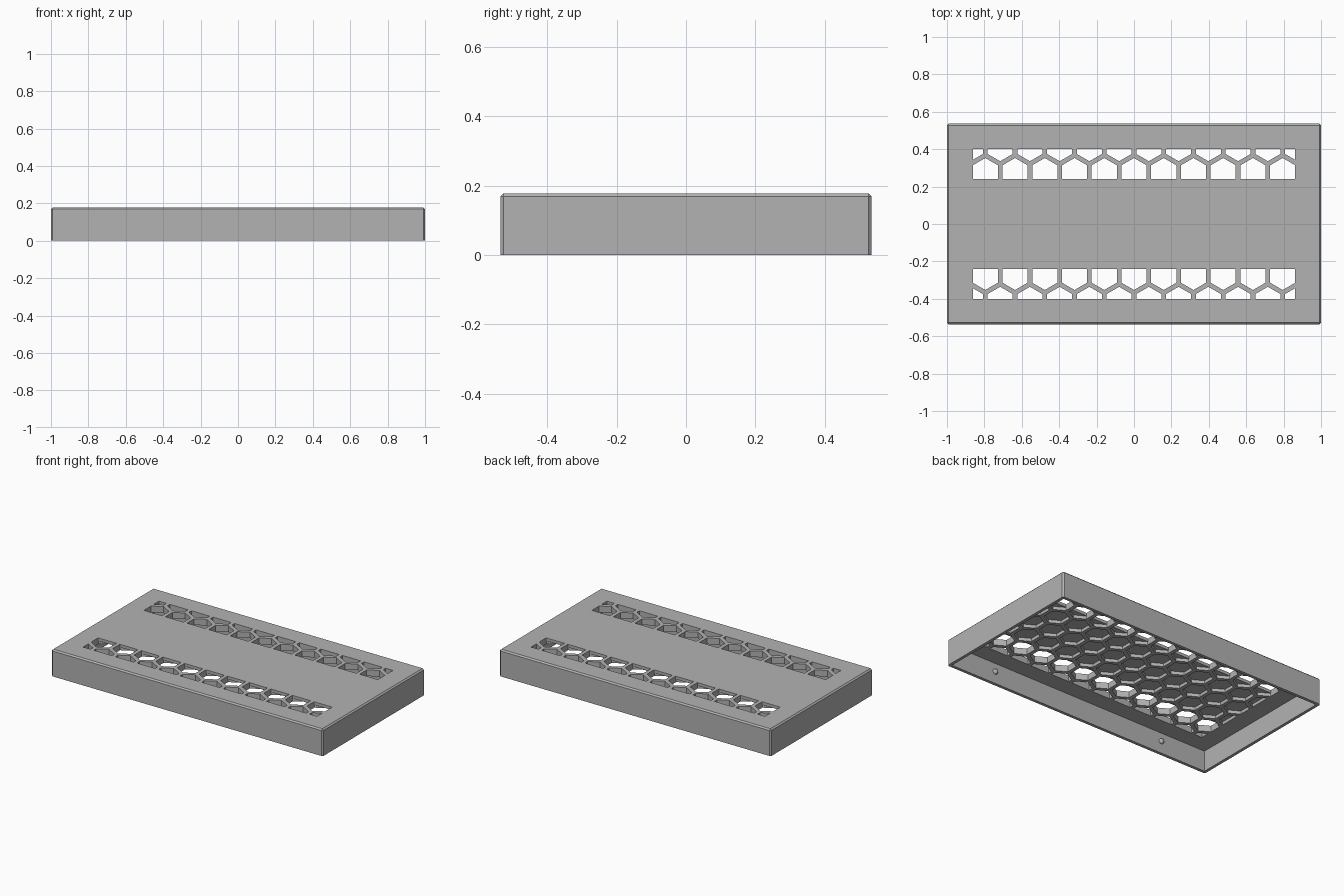
import bpy, bmesh, math
from mathutils import Vector, Matrix

if "Cube" in bpy.data.objects:
    bpy.data.objects.remove(bpy.data.objects["Cube"])

# Overall sizes
HALF_X, HALF_Y, HEIGHT = 1.0, 0.536, 0.178
WALL, CEILING, POCKET_TOP = 0.02, 0.137, 0.158
FIELD_X, FIELD_Y, SLOT_Y = 0.862, 0.4, 0.24
PITCH, HEX_RADIUS = 0.159, 0.0773

grey = bpy.data.materials.new("light grey plastic")
grey.use_nodes = True
grey.diffuse_color = (0.45, 0.45, 0.45, 1)
grey.node_tree.nodes["Principled BSDF"].inputs["Base Color"].default_value = (0.45, 0.45, 0.45, 1)


def add_object(name, bm):
    bmesh.ops.recalc_face_normals(bm, faces=bm.faces)
    mesh = bpy.data.meshes.new(name)
    bm.to_mesh(mesh)
    bm.free()
    mesh.materials.append(grey)
    obj = bpy.data.objects.new(name, mesh)
    bpy.context.collection.objects.link(obj)
    return obj


def box(half_x, half_y, low, high):
    bm = bmesh.new()
    bmesh.ops.create_cube(bm, size=1)
    for v in bm.verts:
        v.co = Vector((v.co.x * 2 * half_x, v.co.y * 2 * half_y, low if v.co.z < 0 else high))
    return bm


def clip(points, axis, limit, sign):
    """Keep the part of a polygon where sign * coordinate <= sign * limit."""
    kept = []
    for a, b in zip(points, points[1:] + points[:1]):
        da, db = sign * (a[axis] - limit), sign * (b[axis] - limit)
        if da <= 0:
            kept.append(a)
        if da * db < 0:
            kept.append(a.lerp(b, da / (da - db)))
    return kept


def honeycomb(name, y_min, y_max, low, high):
    """Hexagonal prisms trimmed to a rectangular field."""
    bm = bmesh.new()
    for row in range(-3, 4):
        for col in range(-6, 7):
            centre = Vector(((col + 0.5 * (row % 2)) * PITCH, row * PITCH * math.sqrt(0.75)))
            points = [centre + HEX_RADIUS * Vector((math.sin(k * math.pi / 3), math.cos(k * math.pi / 3)))
                      for k in range(6)]
            for axis, limit, sign in ((0, FIELD_X, 1), (0, -FIELD_X, -1), (1, y_max, 1), (1, y_min, -1)):
                points = clip(points, axis, limit, sign)
            # Skip cells outside the field and slivers on its border
            if len(points) < 3 or max(p.x for p in points) - min(p.x for p in points) < 0.01:
                continue
            face = bm.faces.new([bm.verts.new((p.x, p.y, low)) for p in points])
            top = bmesh.ops.extrude_face_region(bm, geom=[face])["geom"]
            bmesh.ops.translate(bm, vec=(0, 0, high - low),
                                verts=[g for g in top if isinstance(g, bmesh.types.BMVert)])
    return add_object(name, bm)


# Lid block with chamfered upper and vertical edges
bm = box(HALF_X, HALF_Y, 0, HEIGHT)
edges = [e for e in bm.edges if max(v.co.z for v in e.verts) > 0]
bmesh.ops.bevel(bm, geom=edges, offset=0.009, segments=1, affect='EDGES')
lid = add_object("vented_lid", bm)

# Cavity, blind honeycomb pockets and the two open vent strips
cutters = [
    add_object("cavity_cutter", box(HALF_X - WALL, HALF_Y - WALL, -0.1, CEILING)),
    honeycomb("pocket_cutter", -FIELD_Y, FIELD_Y, CEILING - 0.03, POCKET_TOP),
    honeycomb("back_vent_cutter", SLOT_Y, FIELD_Y, CEILING - 0.05, HEIGHT + 0.05),
    honeycomb("front_vent_cutter", -FIELD_Y, -SLOT_Y, CEILING - 0.05, HEIGHT + 0.05),
]
for cutter in cutters:
    cutter.hide_render = True
    mod = lid.modifiers.new(cutter.name, 'BOOLEAN')
    mod.operation, mod.solver, mod.object = 'DIFFERENCE', 'EXACT', cutter
result = bpy.data.meshes.new_from_object(lid.evaluated_get(bpy.context.evaluated_depsgraph_get()))
lid.modifiers.clear()
lid.data = result
lid.data.name = "vented_lid"
for cutter in cutters:
    bpy.data.objects.remove(cutter)

# Small snap bumps inside the long walls
for y_name, y_side in (("front", -1), ("back", 1)):
    for x_name, x_side in (("right", -1), ("left", 1)):
        bm = bmesh.new()
        place = Matrix.Translation((x_side * 0.645, y_side * (HALF_Y - WALL), 0.08))
        bmesh.ops.create_uvsphere(bm, u_segments=16, v_segments=10, radius=0.018, matrix=place)
        bump = add_object(f"{y_name}_{x_name}_snap_bump", bm)
        for face in bump.data.polygons:
            face.use_smooth = True
